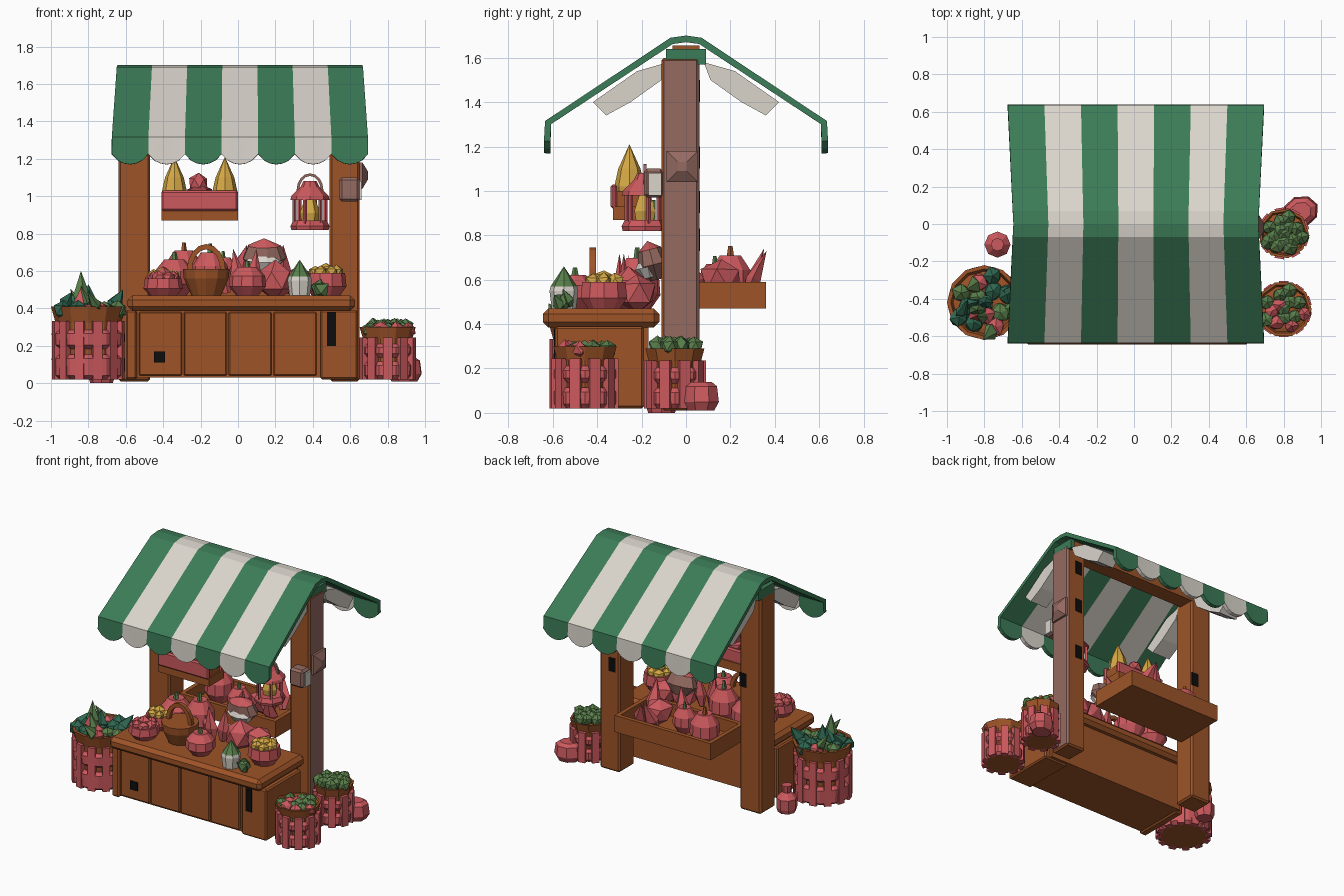
import bpy, bmesh, math, random
from mathutils import Vector, Matrix, Euler

if "Cube" in bpy.data.objects:
    bpy.data.objects.remove(bpy.data.objects["Cube"])

random.seed(4)
COL = {"roof_green": (.045, .20, .095), "cloth_white": (.70, .66, .60), "wood_brown": (.34, .088, .021),
       "produce_red": (.60, .10, .11), "dusty_mauve": (.30, .145, .12), "corn_yellow": (.66, .39, .06),
       "leaf_green": (.10, .21, .07), "dark_teal": (.03, .14, .085), "black": (.004, .004, .004)}
MAT = {}
for k, c in COL.items():
    MAT[k] = bpy.data.materials.new(k)
    MAT[k].diffuse_color = (*c, 1)
G, W, B, R, M, Y, L, T, K = COL


def make(name, bm, mats, loc=(0, 0, 0), rot=(0, 0, 0), scale=(1, 1, 1), bevel=0):
    bmesh.ops.recalc_face_normals(bm, faces=bm.faces)
    me = bpy.data.meshes.new(name)
    bm.to_mesh(me)
    bm.free()
    for m in mats:
        me.materials.append(MAT[m])
    ob = bpy.data.objects.new(name, me)
    bpy.context.collection.objects.link(ob)
    ob.location, ob.rotation_euler, ob.scale = loc, rot, scale
    if bevel:
        b = ob.modifiers.new("bevel", 'BEVEL')
        b.width, b.segments = bevel, 1
    return ob


def box(name, x, y, z, mat, bevel=0, right=None):
    bm = bmesh.new()
    bmesh.ops.create_cube(bm, size=1)
    d = [(p[1] - p[0]) for p in (x, y, z)]
    c = [(p[1] + p[0]) / 2 for p in (x, y, z)]
    for v in bm.verts:
        v.co = Vector([v.co[i] * d[i] + c[i] for i in range(3)])
    bm.normal_update()
    if right:
        for f in bm.faces:
            f.material_index = int(f.normal.x > .5)
    return make(name, bm, [mat] + ([right] if right else []), bevel=bevel)


def lathe(name, loc, prof, mats, n=10, rot=(0, 0, 0), scale=(1, 1, 1), closed=False):
    """Turn (radius, z) points; mats is one colour or one per segment."""
    bm = bmesh.new()
    rings = [[bm.verts.new((r * math.cos(2 * math.pi * i / n), r * math.sin(2 * math.pi * i / n), z))
              for i in range(n)] for r, z in prof]
    mats = [mats] if isinstance(mats, str) else mats
    for j in range(len(prof) - (0 if closed else 1)):
        a, b = rings[j], rings[(j + 1) % len(prof)]
        for i in range(n):
            f = bm.faces.new((a[i], a[(i + 1) % n], b[(i + 1) % n], b[i]))
            f.material_index = min(j, len(mats) - 1)
    if not closed:
        for k in (0, -1):
            if prof[k][0] > 0:
                bm.faces.new(rings[k]).material_index = 0 if k == 0 else len(mats) - 1
    bmesh.ops.remove_doubles(bm, verts=bm.verts, dist=1e-5)
    return make(name, bm, mats, loc, rot, scale)


def lump(name, loc, r, mat, scale=(1, 1, 1)):
    bm = bmesh.new()
    bmesh.ops.create_icosphere(bm, subdivisions=1, radius=r)
    for v in bm.verts:
        v.co *= random.uniform(.85, 1.12)
    return make(name, bm, [mat], loc, (0, 0, random.random() * 6), scale)


def fruit(name, loc, r, h, mat, stem=L):
    lathe(name, loc, [(r * .6, 0), (r, h * .3), (r * .95, h * .65), (r * .5, h * .95), (0, h * .9)], mat)
    lathe(name + "_stem", (loc[0], loc[1], loc[2] + h * .85), [(r * .2, 0), (r * .1, h * .3)], stem, 5)


def leaf(name, loc, h, r, mat, rot=(0, 0, 0)):
    lathe(name, loc, [(r * .4, 0), (r, h * .35), (0, h)], mat, 5, rot, (1, .6, 1))


def arch(name, loc, r, h, t, mat, rz=0):
    bm, rings = bmesh.new(), []
    for i in range(9):
        a = math.pi * i / 8
        c, e = Vector((r * math.cos(a), 0, h * math.sin(a))), Vector((math.cos(a), 0, math.sin(a)))
        rings.append([bm.verts.new(c + e * u * t + Vector((0, v * t, 0)))
                      for u, v in ((1, 1), (1, -1), (-1, -1), (-1, 1))])
    for a, b in zip(rings, rings[1:]):
        for i in range(4):
            bm.faces.new((a[i], a[(i + 1) % 4], b[(i + 1) % 4], b[i]))
    bm.faces.new(rings[0])
    bm.faces.new(rings[-1])
    make(name, bm, [mat], loc, (0, 0, rz))


def basket(name, x, y, r, h, n):
    """Brown tub with red hoops and staves and a brown rim."""
    lathe(name + "_tub", (x, y, .02), [(r * .8, 0), (r * .86, h * .9), (r * .7, h * .92)], B, n)
    for z0, z1 in ((0, h * .34), (h * .42, h * .68)):
        lathe(name + "_hoop", (x, y, .02), [(r * .84, z0), (r * .97, z0 + .02), (r * .98, z1 - .02), (r * .87, z1),
                                            (r * .8, z1), (r * .8, z0)], R, n, closed=True)
    for i in range(n):
        a = 2 * math.pi * (i + .5) / n
        ob = box(name + "_stave", (-.018, .018), (-.025, .025), (0, h * .8), R)
        ob.location = (x + r * .88 * math.cos(a), y + r * .88 * math.sin(a), .02)
        ob.rotation_euler = (0, 0, a)
    lathe(name + "_rim", (x, y, .02), [(r * .88, h * .78), (r, h), (r * .9, h), (r * .8, h * .85)], B, n, closed=True)


# striped awning with scalloped valances, bent over the ridge
bm = bmesh.new()
N, S = 7, 6
prof = [(-.64, None), (-.635, 1.315), (-.07, 1.69), (0, 1.70), (.07, 1.69), (.635, 1.315), (.64, None)]
cols = []
for i in range(N * S + 1):
    u = i / (N * S)
    col = []
    for y, z in prof:
        if z is None:
            z = 1.225 - .055 * abs(math.sin(math.pi * i / S)) ** .7
        k = min(1, abs(y) / .64)
        col.append(bm.verts.new((.01 + (u - .5) * (1.31 + .06 * k), y, z)))
    cols.append(col)
for i in range(N * S):
    for j in range(6):
        f = bm.faces.new((cols[i][j], cols[i + 1][j], cols[i + 1][j + 1], cols[i][j + 1]))
        f.material_index = (i // S) % 2
awning = make("striped_awning", bm, [G, W])
sol = awning.modifiers.new("thickness", 'SOLIDIFY')
sol.thickness, sol.offset = .03, -1

# sagging cloth swags under the awning ends
for x0, x1 in ((-.62, -.47), (.49, .63)):
    for s in (-1, 1):
        bm = bmesh.new()
        pts = [(.08, 1.58), (.11, 1.50), (.25, 1.40), (.36, 1.34), (.42, 1.40), (.22, 1.54)]
        f = bm.faces.new([bm.verts.new((x0, s * y, z)) for y, z in pts])
        e = bmesh.ops.extrude_face_region(bm, geom=[f])
        bmesh.ops.translate(bm, vec=(x1 - x0, 0, 0), verts=[v for v in e["geom"] if isinstance(v, bmesh.types.BMVert)])
        make("cloth_swag", bm, [W])

# posts, ridge beam and gable ends
box("left_post", (-.64, -.47), (-.11, .06), (.01, 1.60), B, .012)
box("right_post", (.49, .65), (-.11, .06), (.01, 1.60), B, .012, right=M)
box("ridge_beam", (-.6, .62), (-.06, .06), (1.57, 1.655), B)
for x in (-.63, .63):
    box("gable_cap", (x - .015, x + .015), (-.09, .09), (1.57, 1.64), G)

# post brackets
lathe("side_bracket", (.645, -.017, 1.11), [(.10, 0), (.10, .02), (.03, .05)], M, 4, (math.pi / 4, 0, 0)).rotation_euler = \
    (Matrix.Rotation(math.pi / 2, 3, 'Y') @ Matrix.Rotation(math.pi / 4, 3, 'Z')).to_euler()
box("front_bracket", (.54, .65), (-.19, -.10), (.97, 1.10), M, .015)
box("bracket_plate", (.645, .66), (-.17, -.11), (.98, 1.08), W)

# counter
box("counter_body", (-.56, .60), (-.57, -.17), (.03, .39), B)
for x0, x1 in ((-.60, -.54), (.44, .64)):
    box("counter_end", (x0, x1), (-.59, -.19), (.02, .39), B, .01)
for i in range(4):
    x = -.53 + i * .24
    box("front_plank", (x, x + .23), (-.585, -.565), (.04, .38), B, .006)
box("counter_top", (-.59, .625), (-.645, -.12), (.385, .47), B, .025)

# knot holes
for x, z, rx, rz in ((-.42, .14, .03, .03), (.5, .29, .025, .09)):
    box("front_knot", (x - rx, x + rx), (-.594, -.584), (z - rz, z + rz), K)
for x, z in ((-.5, .95), (.55, 1.45), (.55, 1.15), (.55, .78)):
    box("post_knot", (x - .028, x + .028), (.058, .063), (z - .05, z + .05), K)

# back tray with crops
box("tray_floor", (-.45, .32), (-.03, .36), (.47, .50), B)
for n, x, y in (("back", (-.45, .32), (.33, .36)), ("front", (-.45, .32), (-.03, 0)),
                ("left", (-.45, -.42), (-.03, .36)), ("right", (.29, .32), (-.03, .36))):
    box("tray_" + n, x, y, (.47, .59), B)
fruit("tray_pumpkin", (-.29, .2, .50), .10, .22, R, B)
fruit("tray_apple", (-.08, .13, .50), .08, .18, R)
lump("tray_squash", (.1, .16, .6), .10, R)
for x, y, ry, rx in ((.05, .27, .2, -.35), (.17, .27, -.3, -.4), (-.02, .06, .3, .3), (.22, .08, .1, .4)):
    leaf("tray_pepper", (x, y, .52), .24, .06, R, (rx, ry, 0))

# goods on the counter
def bowl(name, x, y, r, h, pile):
    lathe(name, (x, y, .47), [(r * .7, 0), (r, h * .4), (r * .93, h), (r * .7, h * .95)], R)
    for i in range(6):
        a = i * math.pi / 3
        lump(name + "_fill", (x + r * .5 * math.cos(a), y + r * .5 * math.sin(a), .47 + h), r * .38, pile)
    lump(name + "_fill", (x, y, .48 + h), r * .45, pile)

bowl("small_bowl", -.40, -.50, .105, .09, R)
bowl("corn_bowl", -.40, -.32, .10, .10, Y)
bowl("large_yellow_bowl", .47, -.37, .11, .12, Y)
lathe("hand_basket", (-.17, -.42, .47), [(.08, 0), (.12, .09), (.125, .14), (.10, .14)], B, 12)
arch("hand_basket_handle", (-.17, -.42, .60), .09, .13, .014, B)
fruit("pumpkin", (.05, -.50, .47), .10, .16, R)
fruit("back_pumpkin", (-.34, -.22, .47), .11, .20, R)
fruit("basket_melon", (-.15, -.22, .47), .10, .24, R)
lump("red_heap", (.20, -.26, .55), .10, R)
lump("red_heap", (.32, -.22, .54), .09, R)
for x, y, ry in ((.01, -.3, -.15), (.07, -.28, .12), (-.06, -.26, -.3)):
    leaf("red_pepper", (x, y, .48), .24, .05, R, (0, ry, 0))
lathe("leek", (.33, -.55, .47), [(.055, 0), (.065, .08), (.06, .10), (0, .19)], [W, W, L], 8)
for x, y, ry in ((.42, -.56, .9), (.46, -.54, -1.0), (.42, -.52, .3)):
    leaf("lettuce_leaf", (x, y, .48), .09, .05, L, (.4, ry, 0))
lathe("cut_melon", (.14, -.13, .60), [(.05, 0), (.12, .07), (.09, .14), (0, .18)], [M, M, R], 9, (.25, 0, 0), (1, .6, 1))
lathe("melon_rind", (.14, -.16, .61), [(.07, 0), (.10, .05), (.06, .08)], W, 9, (.25, 0, 0), (1, .6, 1))

# hanging crate with yellow cones
box("hanging_crate", (-.41, 0), (-.33, -.16), (.87, .93), B)
box("crate_ends", (-.40, -.01), (-.31, -.20), (.92, 1.0), B)
box("crate_front", (-.41, 0), (-.34, -.31), (.92, 1.03), R, .01)
box("crate_back", (-.41, 0), (-.20, -.17), (.92, 1.02), R, .01)
for x in (-.34, -.07):
    lathe("yellow_cone", (x, -.255, .93), [(.05, 0), (.068, .09), (.05, .17), (0, .28)], Y, 8)
lump("crate_fruit", (-.21, -.25, 1.07), .055, R)
lump("crate_fruit", (-.21, -.25, 1.0), .075, R)

# lantern
lx, ly = .385, -.185
lathe("lantern_base", (lx, ly, .82), [(.10, 0), (.105, .02), (.09, .05)], R, 8)
lathe("lantern_roof", (lx, ly, .98), [(.105, 0), (.10, .02), (.05, .07), (.035, .10)], R, 8)
lathe("lantern_flame", (lx, ly, .86), [(.045, 0), (.055, .05), (.03, .12)], Y, 6)
for i in range(6):
    a = i * math.pi / 3 + .2
    lathe("lantern_bar", (lx + .085 * math.cos(a), ly + .085 * math.sin(a), .85), [(.011, 0), (.011, .14)], R, 4)
lathe("lantern_glass", (lx, ly + .02, .86), [(.03, 0), (.03, .1)], L, 5)
arch("lantern_handle", (lx, ly, 1.03), .065, .085, .007, M)

# baskets standing beside the stall
basket("left_basket", -.80, -.42, .20, .39, 12)
basket("front_right_basket", .80, -.455, .15, .28, 10)
basket("back_right_basket", .80, -.05, .135, .27, 9)
for i in range(14):
    a, d = i * 2.4, .045 * math.sqrt(i)
    x, y = math.cos(a) * d, math.sin(a) * d
    lump("left_greens", (-.8 + x, -.42 + y, .39), .055, (T, L, R, T)[i % 4])
    lump("front_right_greens", (.8 + x * .7, -.455 + y * .7, .285), .042, (L, R, L)[i % 3])
    lump("back_right_greens", (.8 + x * .6, -.05 + y * .6, .30), .045, L)
    if i % 2 == 0:
        leaf("left_leaf", (-.8 + x, -.42 + y, .38), .15, .05, (T, L)[i % 4 // 2], (-y * 5, x * 5, a))
leaf("left_tall_leaf", (-.84, -.46, .40), .20, .05, L)
leaf("left_red_leaf", (-.84, -.49, .38), .13, .05, R)

# small jars on the ground
lathe("red_bottle", (-.73, -.11, 0), [(.06, 0), (.07, .03), (.07, .10), (.03, .14), (.035, .19)], R, 8)
lathe("red_pot", (.89, .065, 0), [(.075, .01), (.10, .05), (.09, .12), (.06, .14)], R, 8, (0, 0, .4), (1, .85, 1))

for m in bpy.data.materials:
    if m.users and not m.is_grease_pencil:
        m.use_nodes = True
        m.node_tree.nodes["Principled BSDF"].inputs["Base Color"].default_value = m.diffuse_color
